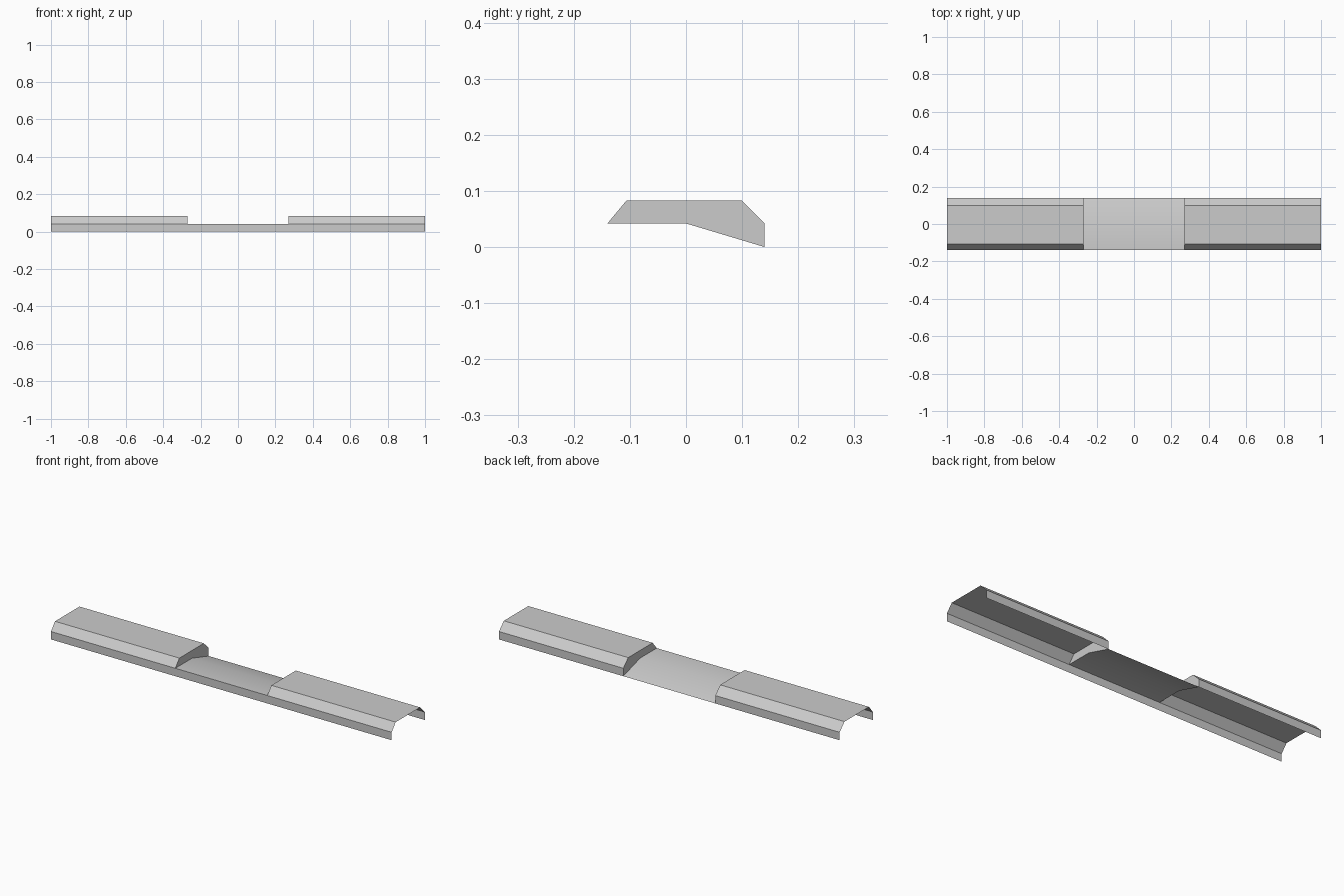
import bpy
import bmesh
import math

cube = bpy.data.objects.get("Cube")
if cube:
    bpy.data.objects.remove(cube, do_unlink=True)

grey = bpy.data.materials.new("plain_grey")
grey.use_nodes = True
colour = (0.6, 0.6, 0.6, 1)
grey.diffuse_color = colour
grey.node_tree.nodes["Principled BSDF"].inputs["Base Color"].default_value = colour

HALF_LENGTH, GAP, HALF_WIDTH = 1.0, 0.27, 0.14
EAVE, TOP = 0.042, 0.083


def sheet(name, profile, x0, x1, cap=None, cap_x=None):
    """Sweep an open (y, z) profile along x, with an optional end wall."""
    bm = bmesh.new()
    rows = [[bm.verts.new((x, y, z)) for x in (x0, x1)] for y, z in profile]
    for a, b in zip(rows, rows[1:]):
        bm.faces.new((a[0], a[1], b[1], b[0]))
    if cap:
        ring = [bm.verts.new((cap_x, y, z)) for y, z in cap]
        if cap_x < 0:
            ring.reverse()
        bm.faces.new(ring)
        bmesh.ops.remove_doubles(bm, verts=bm.verts, dist=0.0001)
    mesh = bpy.data.meshes.new(name)
    bm.to_mesh(mesh)
    bm.free()
    mesh.materials.append(grey)
    obj = bpy.data.objects.new(name, mesh)
    bpy.context.collection.objects.link(obj)
    bpy.ops.object.select_all(action="DESELECT")
    obj.select_set(True)
    bpy.context.view_layer.objects.active = obj
    bpy.ops.object.shade_smooth_by_angle(angle=math.radians(30))
    return obj


# Raised covers with chamfered edges, open at the outer ends
front_eave = (-HALF_WIDTH, EAVE)
back_foot = (HALF_WIDTH, 0)
crease = (0, EAVE)
cover = [front_eave, (-0.106, TOP), (0.099, TOP), (HALF_WIDTH, EAVE), back_foot]
end_wall = cover + [crease]
sheet("left_cover", cover, GAP, HALF_LENGTH, end_wall, GAP)
sheet("right_cover", cover, -HALF_LENGTH, -GAP, end_wall, -GAP)

# Low centre panel, falling to the back
sheet("centre_panel", [front_eave, crease, back_foot], -GAP, GAP)

# Upright front skirt along the whole length
sheet("front_skirt", [(-HALF_WIDTH, 0), front_eave], -HALF_LENGTH, HALF_LENGTH)
